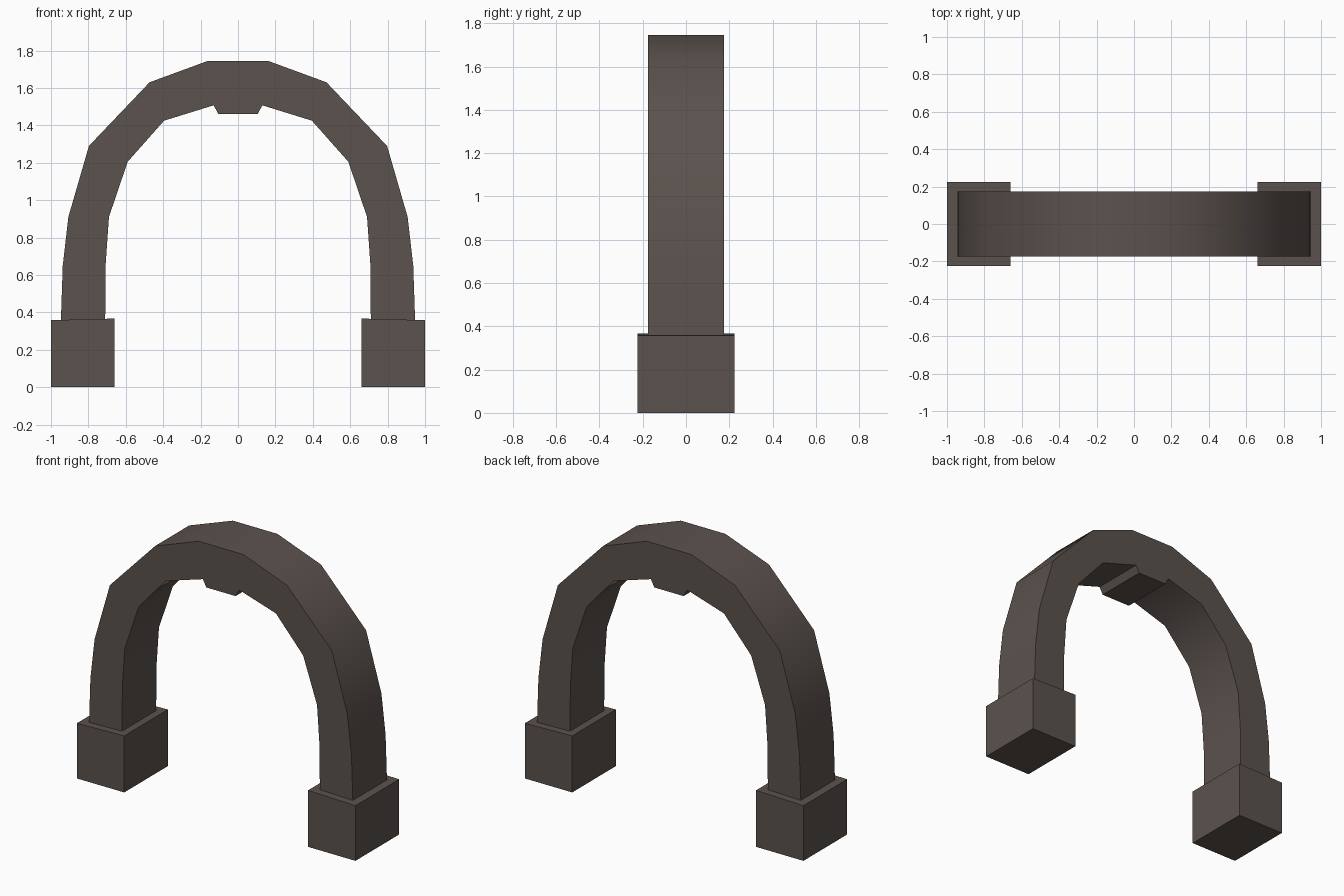
import bpy, bmesh, math

if "Cube" in bpy.data.objects:
    bpy.data.objects.remove(bpy.data.objects["Cube"])

stone = bpy.data.materials.new("dark brown stone")
stone.diffuse_color = (0.105, 0.084, 0.075, 1)
stone.use_nodes = True
stone.node_tree.nodes["Principled BSDF"].inputs["Base Color"].default_value = stone.diffuse_color


def extrude_profile(name, points, half_depth):
    """Prism from an x-z outline, extruded along y."""
    bm = bmesh.new()
    front = bm.faces.new([bm.verts.new((x, -half_depth, z)) for x, z in points])
    ext = bmesh.ops.extrude_face_region(bm, geom=[front])
    verts = [g for g in ext["geom"] if isinstance(g, bmesh.types.BMVert)]
    bmesh.ops.translate(bm, verts=verts, vec=(0, 2 * half_depth, 0))
    bmesh.ops.recalc_face_normals(bm, faces=bm.faces)
    mesh = bpy.data.meshes.new(name)
    bm.to_mesh(mesh)
    bm.free()
    mesh.materials.append(stone)
    ob = bpy.data.objects.new(name, mesh)
    bpy.context.collection.objects.link(ob)
    return ob


# arch with keystone notch: right half outline, mirrored to the left
outer = [(0.947, 0.355), (0.937, 0.65), (0.907, 0.91), (0.797, 1.29),
         (0.473, 1.63), (0.16, 1.745)]
inner = [(0.105, 1.46), (0.13, 1.507), (0.395, 1.425), (0.59, 1.205),
         (0.69, 0.91), (0.708, 0.65), (0.71, 0.355)]


def mirror(pts):
    return [(-x, z) for x, z in reversed(pts)]


arch = extrude_profile("arch", outer + mirror(outer) + mirror(inner) + inner, 0.175)
bpy.context.view_layer.objects.active = arch
arch.select_set(True)
bpy.ops.object.shade_smooth_by_angle(angle=math.radians(40))

# foot blocks, tops slightly higher on the inside
block = [(0.66, 0), (1.0, 0), (1.0, 0.358), (0.66, 0.367)]
extrude_profile("right_foot_block", block, 0.224)
extrude_profile("left_foot_block", mirror(block), 0.224)
